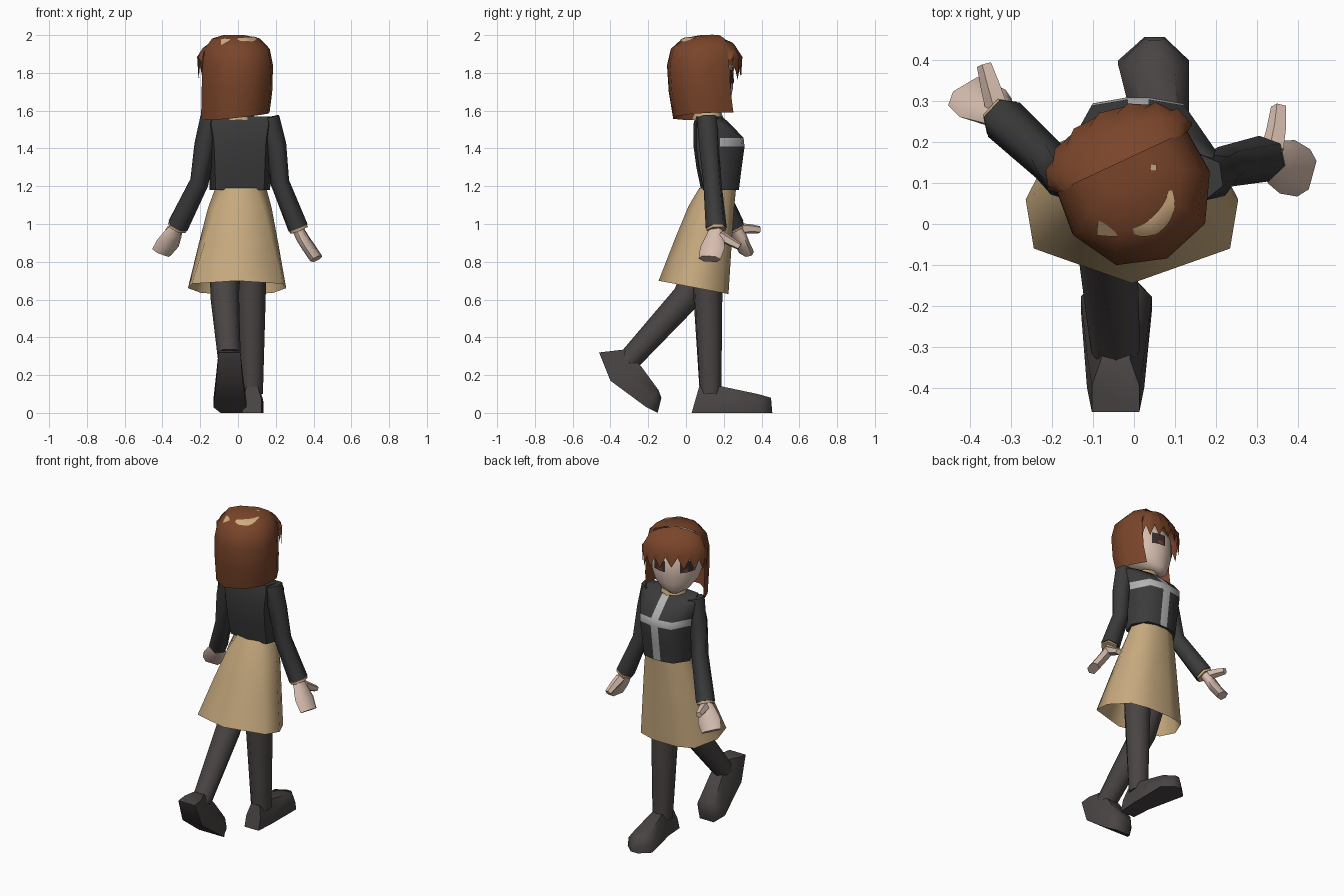
import bpy, bmesh, math
from mathutils import Vector, Matrix
from mathutils.bvhtree import BVHTree

if "Cube" in bpy.data.objects:
    bpy.data.objects.remove(bpy.data.objects["Cube"])


def material(name, *srgb):
    col = [(c / 255 / 12.92 if c < 11 else ((c / 255 + .055) / 1.055) ** 2.4) for c in srgb] + [1]
    m = bpy.data.materials.new(name)
    m.use_nodes = True
    m.diffuse_color = col
    m.node_tree.nodes["Principled BSDF"].inputs["Base Color"].default_value = col
    return m


HAIR = material("hair brown", 122, 69, 42)
SHINE = material("hair highlight tan", 208, 172, 128)
SKIN = material("skin", 216, 190, 175)
JACKET = material("jacket charcoal", 60, 59, 60)
STRIPE = material("stripe grey", 178, 178, 180)
SKIRT = material("skirt tan", 198, 169, 126)
TIGHTS = material("tights dark grey", 74, 68, 68)
EYE = material("eye dark", 58, 48, 48)
IRIS = material("iris red brown", 120, 62, 48)
parts = []


def loft(name, rings, mat, closed=True, caps=True, matrix=None):
    """Skin a list of equal-length point rings."""
    bm = bmesh.new()
    rows = [[bm.verts.new(p) for p in ring] for ring in rings]
    n = len(rows[0])
    for a, b in zip(rows, rows[1:]):
        for i in range(n if closed else n - 1):
            j = (i + 1) % n
            bm.faces.new((a[i], a[j], b[j], b[i]))
    if closed and caps:
        bm.faces.new(rows[0])
        bm.faces.new(rows[-1])
    bmesh.ops.remove_doubles(bm, verts=bm.verts, dist=0.0005)
    bmesh.ops.recalc_face_normals(bm, faces=bm.faces)
    if matrix:
        bm.transform(matrix)
    me = bpy.data.meshes.new(name)
    bm.to_mesh(me)
    bm.free()
    me.materials.append(mat)
    ob = bpy.data.objects.new(name, me)
    bpy.context.collection.objects.link(ob)
    parts.append(ob)
    return ob


def tube(name, path, radii, mat, n=7):
    """Tapered tube along a path."""
    pts = [Vector(p) for p in path]
    rings = []
    for i, p in enumerate(pts):
        d = pts[min(i + 1, len(pts) - 1)] - pts[max(i - 1, 0)]
        q = d.to_track_quat('Z', 'Y')
        rings.append([p + q @ Vector((radii[i] * math.cos(k * math.tau / n),
                                      radii[i] * math.sin(k * math.tau / n), 0)) for k in range(n)])
    return loft(name, rings, mat)


def palm(name, path, widths, across, thick):
    """Flat mitten along a path, wide in the across direction."""
    pts = [Vector(p) for p in path]
    along = (pts[-1] - pts[0]).normalized()
    wide = Vector(across)
    wide = (wide - along * wide.dot(along)).normalized()
    deep = along.cross(wide) * thick
    section = [(1, 0), (.6, 1), (-.6, 1), (-1, 0), (-.6, -1), (.6, -1)]
    loft(name, [[p + wide * w * a + deep * b for a, b in section] for p, w in zip(pts, widths)], SKIN)


def mirror(half, cx):
    """Close a half outline (x, y) around x = cx."""
    right = [(cx + x, y) for x, y in half]
    left = [(cx - x, y) for x, y in reversed(half) if x > 0]
    return right + left


# Jacket body with cross-shaped stripe
rings = []
for z, w, f, b in [(1.18, .16, .28, .08), (1.3, .165, .295, .055), (1.41, .17, .31, .04),
                   (1.455, .175, .305, .04), (1.53, .19, .235, .04), (1.57, .18, .19, .05)]:
    m = min(.18, f - .04)
    half = [(.025, f), (.65 * w, f - .015), (w, m), (.8 * w, b + .015), (0, b)]
    rings.append([(x, y, z) for x, y in mirror(half, .01)])
jacket = loft("jacket", rings, JACKET)
jacket.data.materials.append(STRIPE)
for p in jacket.data.polygons:
    c = p.center
    if abs(p.normal.z) < .95 and ((c.y > .2 and 1.41 < c.z < 1.455) or (c.y > .17 and abs(c.x - .01) < .015)):
        p.material_index = 1

# Open flared skirt with tilted hem
waist = mirror([(.04, .265), (.11, .235), (.135, .16), (.08, .085), (0, .07)], .015)
hem = mirror([(.08, .225), (.19, .195), (.26, .06), (.24, -.06), (0, -.145)], -.005)
rings = []
for t, k in [(0, 0), (.2, .27), (.55, .6), (1, 1)]:
    ring = []
    for (ax, ay), (bx, by) in zip(waist, hem):
        ring.append((ax + (bx - ax) * k, ay + (by - ay) * k, 1.19 + (.672 - .19 * by - 1.19) * t))
    rings.append(ring)
loft("skirt", rings, SKIRT, caps=False)

# Arms: sleeve, cuff, palm and thumb
ARMS = {
    "left": dict(sleeve=[(.165, .115, 1.565), (.2, .12, 1.42), (.222, .14, 1.22), (.318, .16, .98)],
                 hand=[(.31, .16, .985), (.345, .15, .92), (.375, .14, .875), (.415, .125, .815)],
                 across=(.25, 1, 0),
                 thumb=[(.34, .18, .94), (.35, .23, .91), (.355, .285, .88)]),
    "right": dict(sleeve=[(-.145, .115, 1.565), (-.175, .12, 1.42), (-.205, .15, 1.22), (-.318, .255, .99)],
                  hand=[(-.315, .255, 1.0), (-.345, .28, .945), (-.37, .295, .9), (-.405, .32, .85)],
                  across=(-.6, -.55, .5),
                  thumb=[(-.335, .29, .975), (-.35, .34, .975), (-.365, .39, .97)]),
}
for side, a in ARMS.items():
    tube(side + "_sleeve", a["sleeve"], [.058, .056, .051, .057], JACKET, 6)
    end, prev = Vector(a["sleeve"][-1]), Vector(a["sleeve"][-2])
    d = (end - prev).normalized()
    tube(side + "_cuff", [end - d * .02, end + d * .014], [.053, .053], SKIRT, 6)
    palm(side + "_hand", a["hand"], [.03, .055, .068, .06], a["across"], .027)
    tube(side + "_thumb", a["thumb"], [.03, .026, .02], SKIN, 5)

# Legs
tube("left_leg", [(.07, .11, .95), (.07, .115, .65), (.075, .13, .1)], [.08, .08, .06], TIGHTS, 8)
tube("right_leg", [(-.07, .1, .82), (-.07, -.0, .61), (-.045, -.31, .27)], [.08, .076, .06], TIGHTS, 8)


def foot(name, sections):
    """Each section: sole y z, top y z, centre x, half width."""
    rings = []
    for yb, zb, yt, zt, x, w in sections:
        ring = []
        for s, h in [(-1, 0), (1, 0), (1, .5), (.6, 1), (-.6, 1), (-1, .5)]:
            ring.append((x + s * w, yb + (yt - yb) * h, zb + (zt - zb) * h))
        rings.append(ring)
    loft(name, rings, TIGHTS)


foot("left_foot", [(.03, 0, .07, .14, .075, .05), (.15, 0, .19, .14, .075, .058),
                   (.4, 0, .38, .1, .048, .087), (.457, 0, .45, .08, .05, .025)])
foot("right_foot", [(-.46, .32, -.33, .335, -.045, .058), (-.4, .17, -.24, .25, -.045, .07),
                    (-.21, .03, -.145, .12, -.043, .087), (-.15, 0, -.13, .08, -.043, .05)])

# Neck and collar
tube("neck", [(0, .11, 1.54), (-.01, .12, 1.66)], [.055, .055], SKIN, 8)
tube("collar", [(.005, .115, 1.55), (.005, .115, 1.6)], [.085, .07], SKIRT, 8)

# Head, turned to one side
HEAD = Matrix.Translation((.006, .077, 0)) @ Matrix.Rotation(math.radians(25), 4, 'Z')
N = 16
rings = []
for z, rx, ry, cy in [(1.595, .03, .025, .11), (1.62, .085, .08, .075), (1.665, .13, .135, .03),
                      (1.72, .148, .16, .015), (1.83, .148, .16, .015), (1.9, .13, .12, 0), (1.95, .06, .06, 0)]:
    rings.append([(rx * math.cos(k * math.tau / N), cy + ry * math.sin(k * math.tau / N), z) for k in range(N)])
loft("head", rings, SKIN, matrix=HEAD)


# Eyes: thin plates wrapped on the face
def eye_plate(name, u0, w, z0, z1, mat, lift):
    us = [u0 + w * (i / 4 - .5) for i in range(5)]
    rows = [[(u, .015 + lift + .16 * math.sqrt(1 - (u / .148) ** 2), z) for u in us] for z in (z0, z1)]
    loft(name, rows, mat, closed=False, matrix=HEAD)


for side, s in (("left", 1), ("right", -1)):
    eye_plate(side + "_eye", s * .08, .07, 1.745, 1.815, EYE, .004)
    eye_plate(side + "_iris", s * .076, .024, 1.75, 1.77, IRIS, .007)

# Bobbed hair shell, open at the face
EDGE = .085
outline = [(-.175, EDGE), (-.184, -.03), (-.12, -.14), (0, -.178), (.12, -.14), (.184, -.03), (.175, EDGE)]
rings = []
for z, s, shift, slant in [(1.57, .97, .028, .11), (1.7, 1, .01, 0), (1.84, 1, 0, 0),
                           (1.927, .92, 0, 0), (1.982, .68, 0, 0), (2.0, .3, 0, 0), (2.0, 0, 0, 0)]:
    rings.append([(u * s, EDGE + shift + (v - EDGE) * s, z + slant * u) for u, v in outline])
hair = loft("hair", rings, HAIR, closed=False, matrix=HEAD)

# Jagged fringe: roots, bulge, zigzag tips
COUNT = 17
roots, crown, bulge, tips = [], [], [], []
for i in range(COUNT):
    t = math.radians(-88 + 176 * i / (COUNT - 1))
    sn, cs = math.sin(t), max(math.cos(t), 0)
    low = i % 2 == 0
    roots.append((.175 * sn, EDGE - .004, 1.84 + .157 * cs ** .6))
    crown.append((.185 * sn, EDGE + .075 * cs, 1.85 + .115 * cs ** .6))
    bulge.append((.195 * sn, EDGE + .12 * cs + (.01 if low else -.008), 1.885))
    tips.append((.19 * sn, EDGE + .125 * cs, (1.795 if low else 1.865) - .035 * abs(sn)))
loft("fringe", [roots, crown, bulge, tips], HAIR, closed=False, matrix=HEAD)

# Highlight plates laid on the crown of the hair
tree = BVHTree.FromPolygons([v.co for v in hair.data.vertices], [p.vertices[:] for p in hair.data.polygons])


def crown_plate(name, rows):
    out = []
    for row in rows:
        line = []
        for x, y in row:
            hit = tree.ray_cast(Vector((x, y, 3)), Vector((0, 0, -1)))[0]
            line.append((x, y, (hit.z if hit else 1.95) + .004))
        out.append(line)
    loft(name, out, SHINE, closed=False)


def crescent(t):
    a = math.radians(-95 + 100 * t)
    w = .019 * math.sin(math.pi * (.12 + .8 * t))
    return [(.005 + r * math.cos(a), .075 + r * math.sin(a) * 1.1) for r in (.085 - w, .085, .085 + w)]


crown_plate("hair_highlight_crescent", [crescent(i / 10) for i in range(11)])
crown_plate("hair_highlight_patch", [[(-.09, -.028), (-.065, -.03), (-.04, -.03)],
                                     [(-.09, -.01), (-.07, -.01), (-.045, -.02)],
                                     [(-.088, .01), (-.08, .005), (-.07, 0)]])
crown_plate("hair_highlight_dot", [[(.04, .13), (.055, .13)], [(.042, .147), (.055, .145)]])

# Smooth shading with sharp creases kept
bpy.ops.object.select_all(action='DESELECT')
for ob in parts:
    ob.select_set(True)
bpy.context.view_layer.objects.active = parts[0]
bpy.ops.object.shade_smooth_by_angle(angle=math.radians(62))
